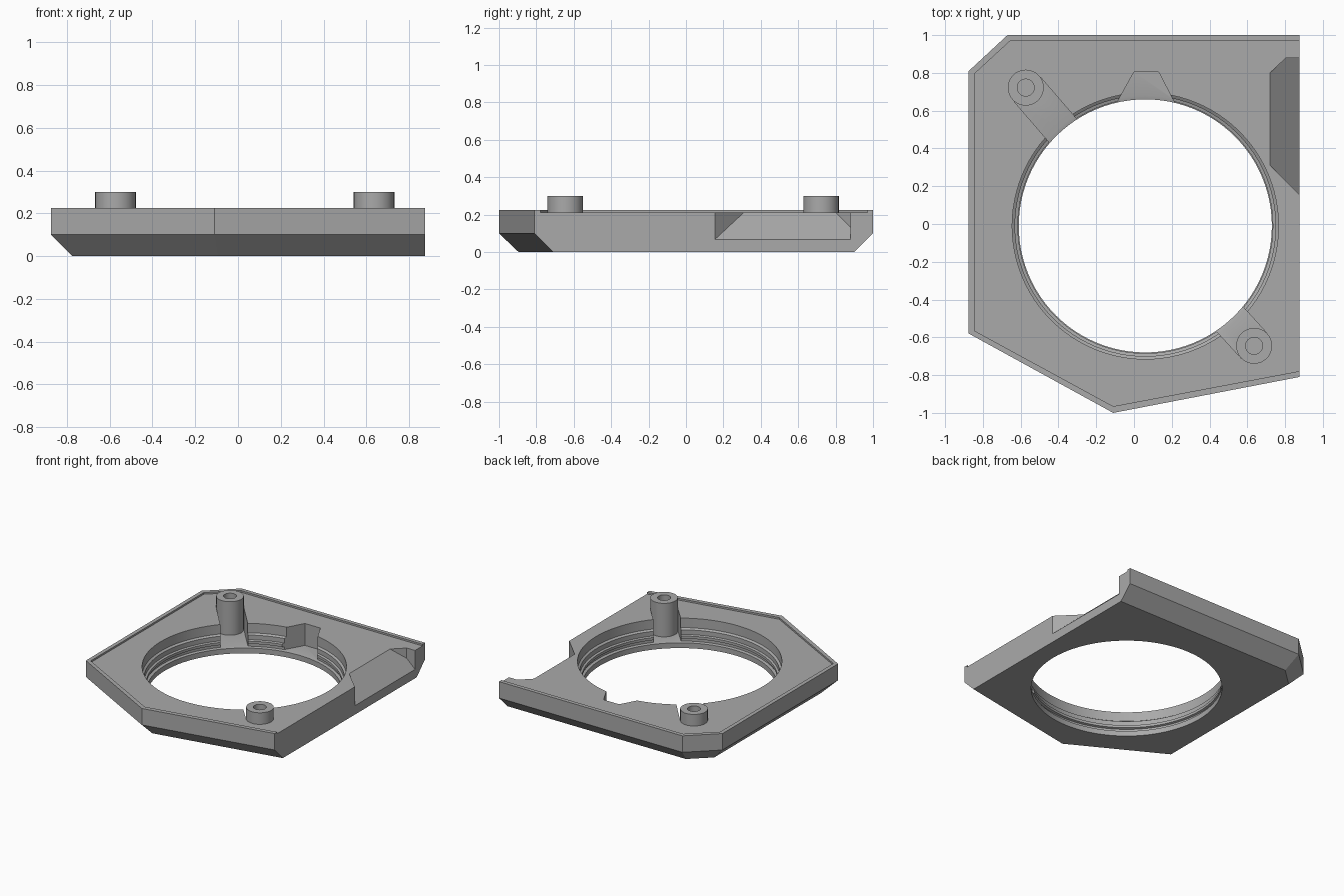
import bpy, bmesh, math
from mathutils import Vector

if "Cube" in bpy.data.objects:
    bpy.data.objects.remove(bpy.data.objects["Cube"])

grey = bpy.data.materials.new("mid grey")
grey.use_nodes = True
grey.diffuse_color = (0.4, 0.4, 0.4, 1)
grey.node_tree.nodes["Principled BSDF"].inputs["Base Color"].default_value = (0.4, 0.4, 0.4, 1)


def loft(name, rings):
    """Join rings of equal point count and cap both ends."""
    bm = bmesh.new()
    loops = [[bm.verts.new(p) for p in ring] for ring in rings]
    n = len(loops[0])
    for low, high in zip(loops, loops[1:]):
        for i in range(n):
            j = (i + 1) % n
            bm.faces.new((low[i], low[j], high[j], high[i]))
    bm.faces.new(loops[0][::-1])
    bm.faces.new(loops[-1])
    bmesh.ops.recalc_face_normals(bm, faces=bm.faces)
    mesh = bpy.data.meshes.new(name)
    bm.to_mesh(mesh)
    bm.free()
    mesh.materials.append(grey)
    obj = bpy.data.objects.new(name, mesh)
    bpy.context.collection.objects.link(obj)
    return obj


def flat(points, z):
    return [(x, y, z) for x, y in points]


def lathe(name, profile, centre, sides):
    turns = [2 * math.pi * i / sides for i in range(sides)]
    return loft(name, [[(centre[0] + r * math.cos(a), centre[1] + r * math.sin(a), z)
                        for a in turns] for r, z in profile])


def activate(obj):
    bpy.ops.object.select_all(action='DESELECT')
    obj.select_set(True)
    bpy.context.view_layer.objects.active = obj


def cut(target, cutter):
    mod = target.modifiers.new("cut", 'BOOLEAN')
    mod.operation = 'DIFFERENCE'
    mod.solver = 'EXACT'
    mod.object = cutter
    activate(target)
    bpy.ops.object.modifier_apply(modifier=mod.name)
    bpy.data.objects.remove(cutter)


def smooth(obj):
    activate(obj)
    bpy.ops.object.shade_smooth_by_angle(angle=math.radians(25))


TOP, FLOOR = 0.212, 0.045
ring_centre = Vector((0.06, -0.01))

# plate with a bevelled underside; the right edge stays square
outline = [(-.875, .81), (-.67, 1), (.875, 1), (.875, -.81), (-.11, -1), (-.875, -.58)]
underside = [(-.775, .766), (-.63, .9), (.875, .9), (.875, -.71), (-.095, -.895), (-.775, -.52)]
plate = loft("plate", [flat(underside, 0), flat(outline, .1), flat(outline, .225)])

# shallow recess that leaves a thin rim
recess = [(-.845, .795), (-.655, .97), (.95, .97), (.95, -.765), (-.11, -.965), (-.845, -.565)]
cut(plate, loft("recess_cutter", [flat(recess, TOP), flat(recess, .4)]))

# round opening with grooves
bore = [(.67, -.1), (.67, .04), (.69, .045), (.69, .065), (.675, .07), (.675, .09),
        (.69, .095), (.69, .13), (.705, .14), (.705, .4)]
cut(plate, lathe("bore_cutter", bore, ring_centre, 96))

# notch in the back of the opening
notch = [(-.12, .58), (-.075, .67), (0, .805), (.13, .805), (.2, .67), (.25, .58)]
cut(plate, loft("notch_cutter", [flat(notch, FLOOR), flat(notch, .4)]))

# sloped pocket in the side edge
pocket = [(.95, .88), (.805, .88), (.72, .8), (.72, .31), (.95, .08)]
ramp = [(x, y, TOP - (x - .72) * .93) for x, y in pocket]
cut(plate, loft("pocket_cutter", [ramp, flat(pocket, .4)]))

# two hollow bosses standing in slots that open into the bore
for name, spot in (("back_boss", (-.573, .722)), ("front_boss", (.636, -.645))):
    spot = Vector(spot)
    inward = (ring_centre - spot).normalized()
    side = Vector((-inward.y, inward.x)) * .095
    end = spot + inward * .36
    slot = [spot - side, end - side, end + side, spot + side]
    cut(plate, loft("slot_cutter", [flat(slot, FLOOR), flat(slot, .4)]))
    cut(plate, lathe("seat_cutter", [(.09, FLOOR), (.09, .4)], spot, 32))
    smooth(lathe(name, [(.095, .03), (.095, .3), (.045, .3), (.045, .06)], spot, 32))

smooth(plate)
